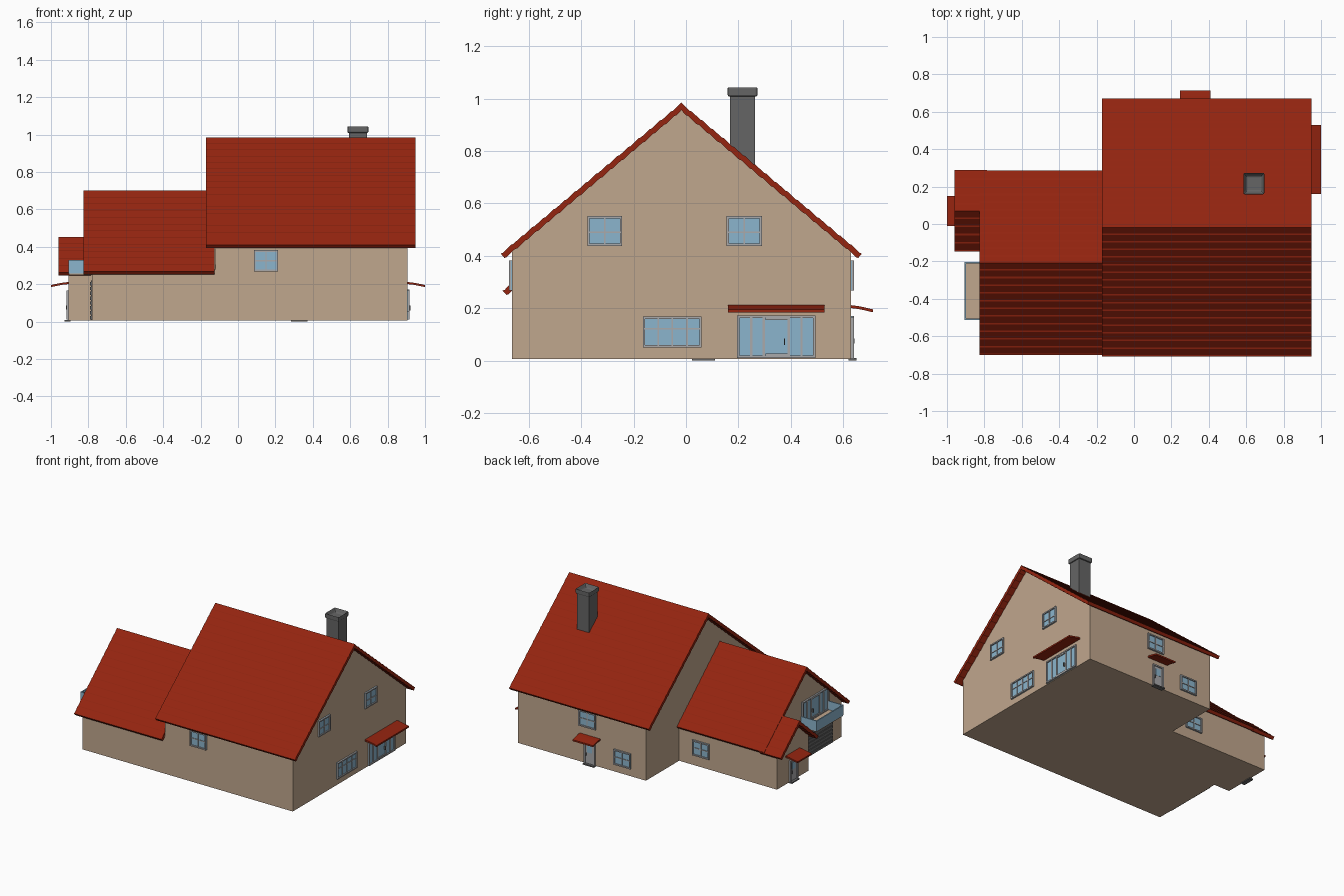
import bpy, bmesh, math

if "Cube" in bpy.data.objects:
    bpy.data.objects.remove(bpy.data.objects["Cube"])


def material(name, r, g, b):
    m = bpy.data.materials.new(name)
    m.diffuse_color = (r, g, b, 1)
    m.use_nodes = True
    m.node_tree.nodes["Principled BSDF"].inputs["Base Color"].default_value = m.diffuse_color
    return m


WALL = material("beige_plaster", 0.53, 0.385, 0.27)
ROOF = material("red_tile", 0.30, 0.018, 0.005)
STONE = material("dark_grey", 0.13, 0.13, 0.13)
GLASS = material("blue_glass", 0.26, 0.46, 0.61)
FRAME = material("light_grey", 0.40, 0.40, 0.41)


def finish(name, bm, mat):
    bmesh.ops.recalc_face_normals(bm, faces=bm.faces)
    me = bpy.data.meshes.new(name)
    bm.to_mesh(me)
    bm.free()
    me.materials.append(mat)
    ob = bpy.data.objects.new(name, me)
    bpy.context.collection.objects.link(ob)
    return ob


def add_prism(bm, profile, u0, u1, place):
    """Extrude a (d, z) profile along u; place maps (u, d, z) to the world."""
    a = [bm.verts.new(place(u0, d, z)) for d, z in profile]
    b = [bm.verts.new(place(u1, d, z)) for d, z in profile]
    n = len(profile)
    bm.faces.new(a)
    bm.faces.new(b[::-1])
    for i in range(n):
        j = (i + 1) % n
        bm.faces.new((a[i], b[i], b[j], a[j]))


def prism(name, profile, u0, u1, place, mat):
    bm = bmesh.new()
    add_prism(bm, profile, u0, u1, place)
    return finish(name, bm, mat)


def boxes(name, items, place, mat):
    """Join boxes (u0, u1, d0, d1, z0, z1) into one object."""
    bm = bmesh.new()
    for u0, u1, d0, d1, z0, z1 in items:
        add_prism(bm, [(d0, z0), (d1, z0), (d1, z1), (d0, z1)], u0, u1, place)
    return finish(name, bm, mat)


def world(u, d, z):
    return (u, d, z)


# wall-local frames: u along the wall, d outwards, z up
def front(u, d, z): return (u, -0.665 - d, z)
def back(u, d, z): return (u, 0.63 + d, z)
def wing_back(u, d, z): return (u, 0.25 + d, z)
def right(u, d, z): return (0.905 + d, u, z)
def wing_left(u, d, z): return (-0.78 - d, u, z)
def porch_left(u, d, z): return (-0.905 - d, u, z)


def gable_wall(name, x0, x1, y0, y1, ridge_y, ridge_z, slope):
    top = ridge_z - 0.022
    pts = [(y0, 0.006), (y1, 0.006), (y1, top - slope * (y1 - ridge_y)),
           (ridge_y, top), (y0, top - slope * (ridge_y - y0))]
    prism(name, pts, x0, x1, world, WALL)


def tiled_roof(name, x0, x1, ridge_y, ridge_z, half, slope, rows, t=0.022):
    """Two slopes with a stepped row of tiles every half/rows."""
    side = [(0.0, 0.0)]
    p = half / rows
    for i in range(rows):
        side.append(((i + 0.8) * p, -(i + 0.93) * p * slope))
        side.append(((i + 1) * p, -(i + 1) * p * slope))
    c = 1 / math.hypot(1, slope)
    under = [(d - t * slope * c, z - t * c) for d, z in side[1:]]
    under = [(0.0, -t / c)] + [q for q in under if q[0] > 0.004]
    outline = ([(-d, z) for d, z in reversed(side)] + side[1:] + under[::-1]
               + [(-d, z) for d, z in under[1:]])
    prism(name, [(ridge_y + d, ridge_z + z) for d, z in outline],
          x0, x1, world, ROOF)


def window(name, place, u0, u1, z0, z1, cols, rows, rim=0.009, bar=0.006):
    """Glass plate, outer frame and bars at fractions of width and height."""
    boxes(name + "_glass", [(u0, u1, 0, 0.004, z0, z1)], place, GLASS)
    parts = [(u0, u0 + rim, 0, 0.012, z0, z1), (u1 - rim, u1, 0, 0.012, z0, z1),
             (u0 + rim, u1 - rim, 0, 0.012, z0, z0 + rim),
             (u0 + rim, u1 - rim, 0, 0.012, z1 - rim, z1)]
    for f in cols:
        u = u0 + f * (u1 - u0)
        parts.append((u - bar / 2, u + bar / 2, 0, 0.009, z0 + rim, z1 - rim))
    for f in rows:
        z = z0 + f * (z1 - z0)
        parts.append((u0 + rim, u1 - rim, 0, 0.008, z - bar / 2, z + bar / 2))
    boxes(name + "_frame", parts, place, FRAME)


def glass_door(name, place, u0, u1, z0, z1):
    window(name, place, u0, u1, z0, z1, [0.18, 0.34, 0.66, 0.82], [], bar=0.009)
    a, b = u0 + 0.36 * (u1 - u0), u0 + 0.64 * (u1 - u0)
    boxes(name + "_leaf", [(a, b, 0, 0.01, z0 + 0.009, z0 + 0.017),
                           (a, b, 0, 0.01, z1 - 0.017, z1 - 0.009)], place, FRAME)
    boxes(name + "_handle", [(b - 0.013, b - 0.008, 0, 0.016, z0 + 0.05, z0 + 0.075)],
          place, STONE)


def entry_door(name, place, u0, u1):
    boxes(name + "_panel", [(u0, u1, 0, 0.005, 0.01, 0.165)], place, FRAME)
    boxes(name + "_frame", [(u0, u0 + 0.01, 0, 0.012, 0.01, 0.165),
                            (u1 - 0.01, u1, 0, 0.012, 0.01, 0.165),
                            (u0 + 0.01, u1 - 0.01, 0, 0.012, 0.155, 0.165)], place, FRAME)
    boxes(name + "_pane", [(u0 + 0.025, u1 - 0.025, 0, 0.007, 0.09, 0.14)], place, GLASS)
    boxes(name + "_handle", [(u1 - 0.02, u1 - 0.015, 0, 0.014, 0.065, 0.085)], place, STONE)
    boxes(name + "_step", [(u0, u1, -0.01, 0.022, 0, 0.009)], place, STONE)


def awning(name, place, u0, u1, depth):
    top = [(-0.005, 0.212), (0.33 * depth, 0.208), (0.66 * depth, 0.202), (depth, 0.195)]
    prism(name, top + [(d, z - 0.011) for d, z in reversed(top)], u0, u1, place, ROOF)


# walls
gable_wall("main_walls", -0.12, 0.905, -0.665, 0.63, -0.018, 0.985, 0.835)
gable_wall("wing_walls", -0.78, -0.11, -0.665, 0.25, -0.208, 0.70, 0.8776)
gable_wall("porch_walls", -0.905, -0.77, -0.11, 0.25, 0.07, 0.453, 0.8776)

# roofs
tiled_roof("main_roof", -0.17, 0.95, -0.018, 0.985, 0.69, 0.835, 17)
tiled_roof("wing_roof", -0.825, -0.125, -0.208, 0.70, 0.493, 0.8776, 12)
tiled_roof("porch_roof", -0.96, -0.785, 0.07, 0.453, 0.218, 0.8776, 5)

# chimney with a hollow cap
boxes("chimney_stack", [(0.593, 0.69, 0.168, 0.264, 0.70, 1.012)], world, STONE)
bm = bmesh.new()
add_prism(bm, [(0.159, 1.008), (0.273, 1.008), (0.273, 1.046), (0.159, 1.046)],
          0.585, 0.697, world)
bmesh.ops.recalc_face_normals(bm, faces=bm.faces)
top = [f for f in bm.faces if f.normal.z > 0.9]
bmesh.ops.inset_region(bm, faces=top, thickness=0.024)
bmesh.ops.translate(bm, verts=top[0].verts[:], vec=(0, 0, -0.03))
cap = finish("chimney_cap", bm, STONE)
bev = cap.modifiers.new("bevel", "BEVEL")
bev.width, bev.segments = 0.007, 2

# windows
window("front_window", front, 0.085, 0.215, 0.268, 0.382, [0.5], [0.5])
window("back_upper_window", back, 0.28, 0.415, 0.268, 0.382, [0.5], [0.5])
window("back_lower_window", back, 0.0, 0.135, 0.06, 0.17, [0.5], [0.5])
window("wing_back_window", wing_back, -0.365, -0.23, 0.08, 0.19, [0.5], [0.5])
window("right_window_a", right, -0.377, -0.244, 0.438, 0.552, [0.5], [0.45])
window("right_window_b", right, 0.155, 0.29, 0.438, 0.552, [0.5], [0.45])
window("right_lower_window", right, -0.165, 0.06, 0.05, 0.168, [0.26, 0.5, 0.75], [0.6])

# doors and awnings
glass_door("terrace_door", right, 0.195, 0.495, 0.01, 0.172)
awning("terrace_awning", right, 0.16, 0.53, 0.095)
entry_door("back_door", back, 0.283, 0.372)
awning("back_awning", back, 0.245, 0.41, 0.085)
entry_door("porch_door", porch_left, 0.022, 0.11)
awning("porch_awning", porch_left, -0.01, 0.15, 0.095)

# garage door with ribs, below the balcony
boxes("garage_door", [(-0.555, -0.165, 0, 0.005, 0.008, 0.22)]
      + [(-0.555, -0.165, 0, 0.01, 0.012 + i * 0.026, 0.03 + i * 0.026) for i in range(8)],
      wing_left, STONE)

# balcony with glass parapet and its door
glass_door("balcony_door", wing_left, -0.51, -0.21, 0.265, 0.43)
boxes("balcony_floor", [(-0.51, -0.205, -0.01, 0.123, 0.25, 0.267)], wing_left, WALL)
boxes("balcony_glass", [(-0.512, -0.203, 0.118, 0.126, 0.257, 0.33),
                        (-0.512, -0.504, 0, 0.118, 0.257, 0.33),
                        (-0.211, -0.203, 0, 0.118, 0.257, 0.33)], wing_left, GLASS)
